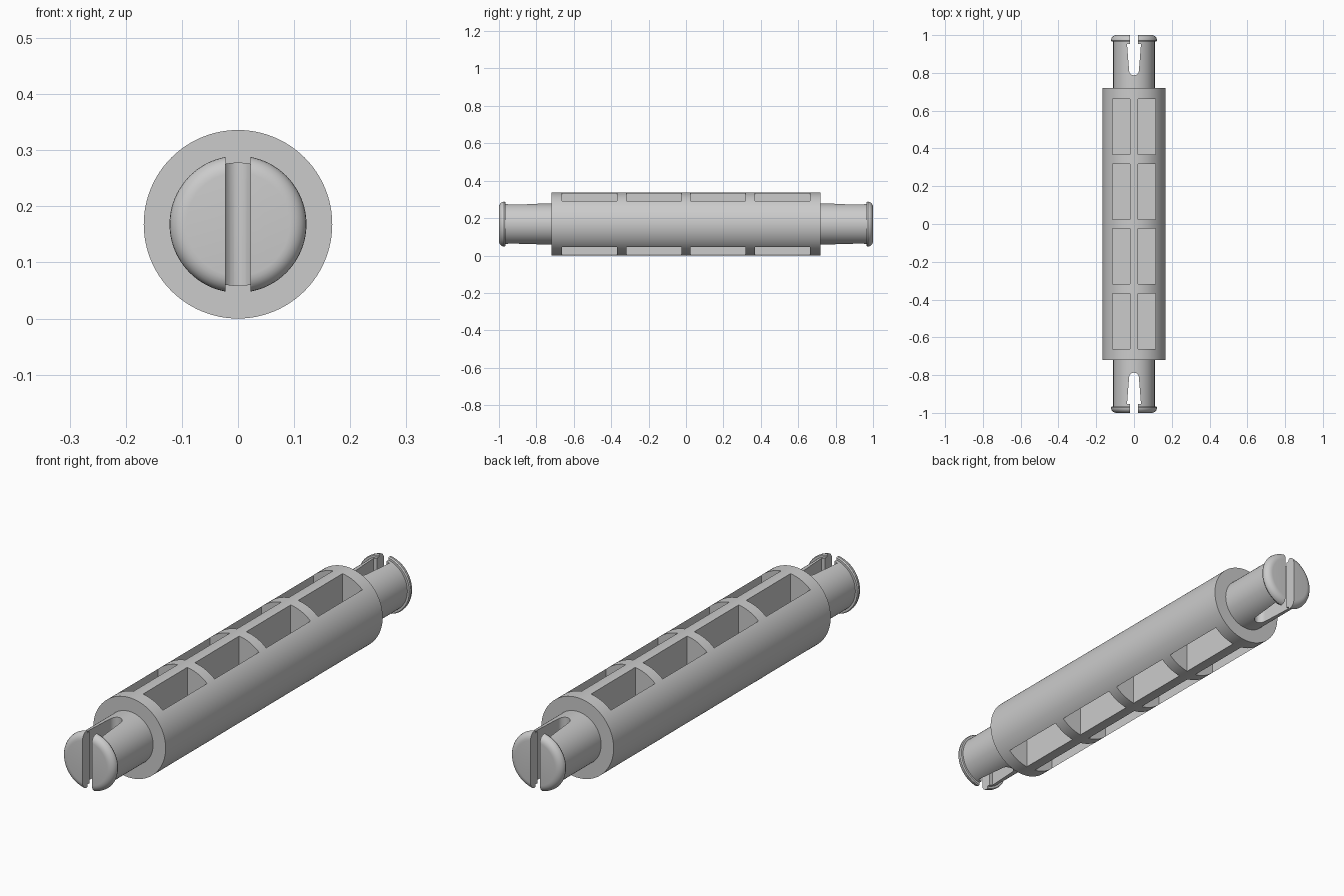
import bpy, bmesh, math

if "Cube" in bpy.data.objects:
    bpy.data.objects.remove(bpy.data.objects["Cube"])

R = 0.168          # body radius, also axis height
SEG = 96


def make_object(name, bm):
    bmesh.ops.recalc_face_normals(bm, faces=bm.faces)
    mesh = bpy.data.meshes.new(name)
    bm.to_mesh(mesh)
    bm.free()
    ob = bpy.data.objects.new(name, mesh)
    bpy.context.collection.objects.link(ob)
    return ob


def lathe_y(name, profile):
    """Revolve (radius, y) points around the pin axis."""
    bm = bmesh.new()
    rings = [[bm.verts.new((r * math.cos(2 * math.pi * i / SEG), y,
                            R + r * math.sin(2 * math.pi * i / SEG)))
              for i in range(SEG)] for r, y in profile]
    for a, b in zip(rings, rings[1:]):
        for i in range(SEG):
            j = (i + 1) % SEG
            bm.faces.new((a[i], a[j], b[j], b[i]))
    bm.faces.new(rings[0])
    bm.faces.new(rings[-1])
    return make_object(name, bm)


def add_prism(bm, outline, z0, z1):
    """Extrude an (x, y) outline vertically."""
    low = [bm.verts.new((x, y, z0)) for x, y in outline]
    high = [bm.verts.new((x, y, z1)) for x, y in outline]
    bm.faces.new(low)
    bm.faces.new(high)
    n = len(outline)
    for i in range(n):
        j = (i + 1) % n
        bm.faces.new((low[i], low[j], high[j], high[i]))


# Pin: wide body, narrow end shafts and rounded snap heads
half = [(R, 0.72), (0.11, 0.72), (0.11, 0.966), (0.119, 0.966), (0.122, 0.972)]
for k in range(1, 7):
    a = math.radians(15 * k)
    half.append((0.092 + 0.03 * math.cos(a), 0.972 + 0.028 * math.sin(a)))
pin = lathe_y("connector_pin", [(r, -y) for r, y in reversed(half)] + half)

cut = bmesh.new()

# Pockets: four pairs above and below a central web
for sx in (-1, 1):
    for y in (-0.515, -0.171, 0.171, 0.515):
        x0, x1, h = sx * 0.022, sx * 0.114, 0.147
        box = [(x0, y - h), (x1, y - h), (x1, y + h), (x0, y + h)]
        add_prism(cut, box, R + 0.022, 0.5)
        add_prism(cut, box, -0.2, R - 0.022)

# End slots: narrow mouth, wider behind the head, tapering to a round root
right = [(0.022, 1.1), (0.022, 0.953), (0.037, 0.953)]
for k in range(7):
    a = math.radians(15 * k)
    right.append((0.026 * math.cos(a), 0.813 - 0.026 * math.sin(a)))
right[-1] = (0.0, 0.787)
slot = right + [(-x, y) for x, y in reversed(right[:-1])]
for sy in (-1, 1):
    add_prism(cut, [(x, sy * y) for x, y in slot], -0.2, 0.5)

cutter = make_object("pocket_and_slot_cutter", cut)
cutter.hide_render = True

# Cut, then shade smooth with sharp edges kept
mod = pin.modifiers.new("cuts", 'BOOLEAN')
mod.operation = 'DIFFERENCE'
mod.solver = 'EXACT'
mod.object = cutter
bpy.context.view_layer.objects.active = pin
pin.select_set(True)
bpy.ops.object.modifier_apply(modifier=mod.name)
bpy.data.objects.remove(cutter)
bpy.ops.object.shade_smooth_by_angle(angle=math.radians(30))
